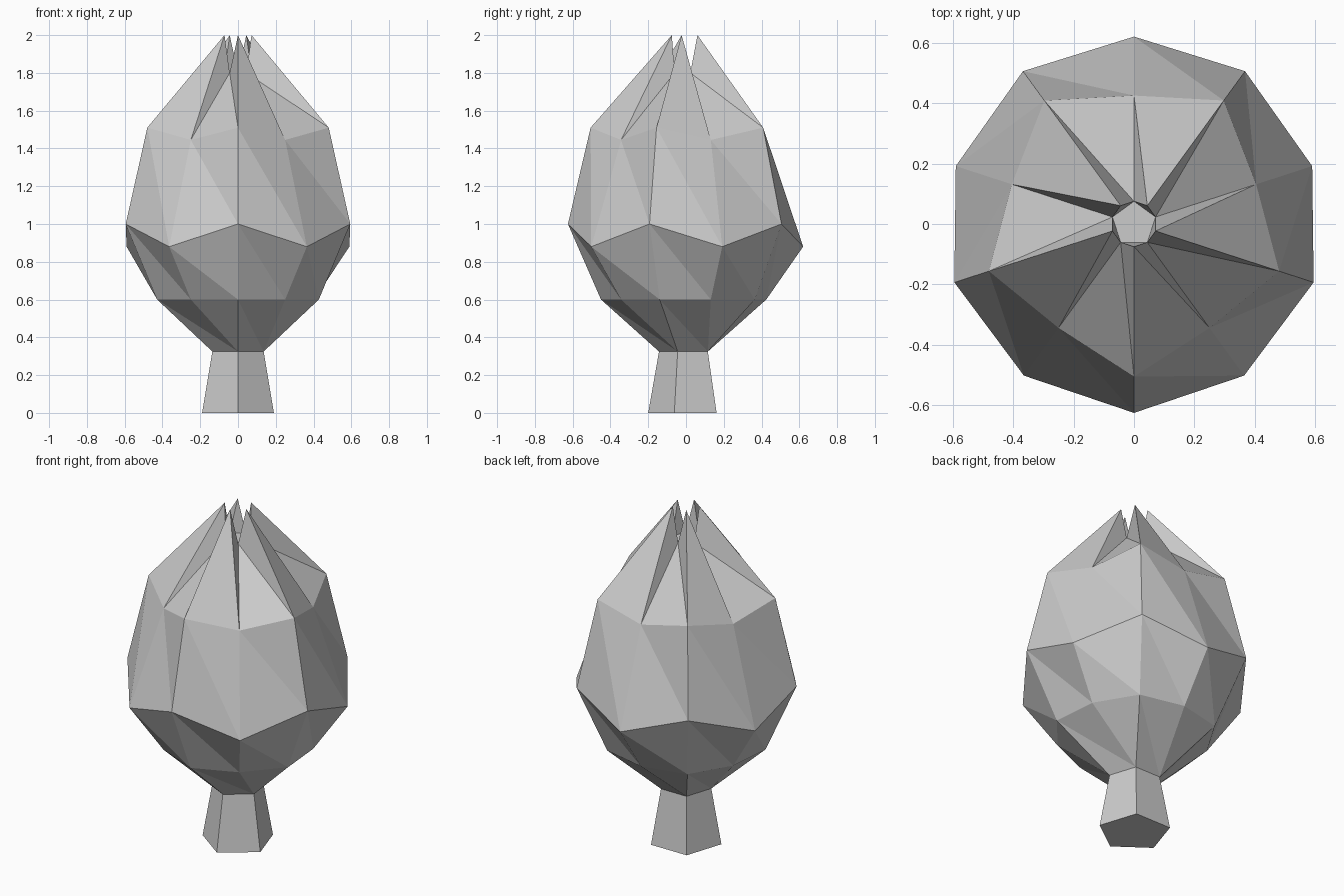
import bpy, bmesh
from math import cos, sin, pi

if "Cube" in bpy.data.objects:
    bpy.data.objects.remove(bpy.data.objects["Cube"])


def polar(bm, r, angle, z):
    return bm.verts.new((r * cos(angle), r * sin(angle), z))


def finish(bm, name):
    bmesh.ops.recalc_face_normals(bm, faces=bm.faces[:])
    mesh = bpy.data.meshes.new(name)
    bm.to_mesh(mesh)
    bm.free()
    obj = bpy.data.objects.new(name, mesh)
    bpy.context.collection.objects.link(obj)
    return obj


def bridge(bm, low, high):
    # Triangulated band whose diagonals all spiral the same way
    n = len(low)
    for i in range(n):
        j = (i + 1) % n
        for tri in ((low[i], low[j], high[i]), (low[j], high[j], high[i])):
            if len(set(tri)) == 3:
                bm.faces.new(tri)


# Stem: tapered five-sided post with one corner facing front
bm = bmesh.new()
foot, neck = [[polar(bm, r, -pi / 2 + k * 2 * pi / 5, z) for k in range(5)]
              for r, z in ((0.2, 0), (0.143, 0.325))]
for k in range(5):
    j = (k + 1) % 5
    bm.faces.new((foot[k], foot[j], neck[j], neck[k]))
bm.faces.new(foot[::-1])
bm.faces.new(neck)
finish(bm, "stem")

# Bud: five closed petals, (ridge radius, ridge z, seam radius, seam z) per ring
levels = [(0.45, 0.6, 0.425, 0.6),
          (0.625, 1.0, 0.62, 0.88),
          (0.505, 1.51, 0.425, 1.445),
          (0.075, 2.0, 0.075, 1.8)]
bm = bmesh.new()
base = [polar(bm, 0.143, -pi / 2 + k * 2 * pi / 5, 0.325) for k in range(5)]
rings = [[base[((k + 1) // 2) % 5] for k in range(10)]]
for rr, rz, sr, sz in levels:
    rings.append([polar(bm, sr if k % 2 else rr, -pi / 2 + k * pi / 5,
                        sz if k % 2 else rz) for k in range(10)])
for low, high in zip(rings, rings[1:]):
    bridge(bm, low, high)

# Inner sides of the petal tips and the flat centre between them
top = rings[-1]
for k in range(0, 10, 2):
    bm.faces.new((top[k - 1], top[k], top[k + 1]))
bm.faces.new(top[1::2])
bm.faces.new(base[::-1])
finish(bm, "flower_bud")
